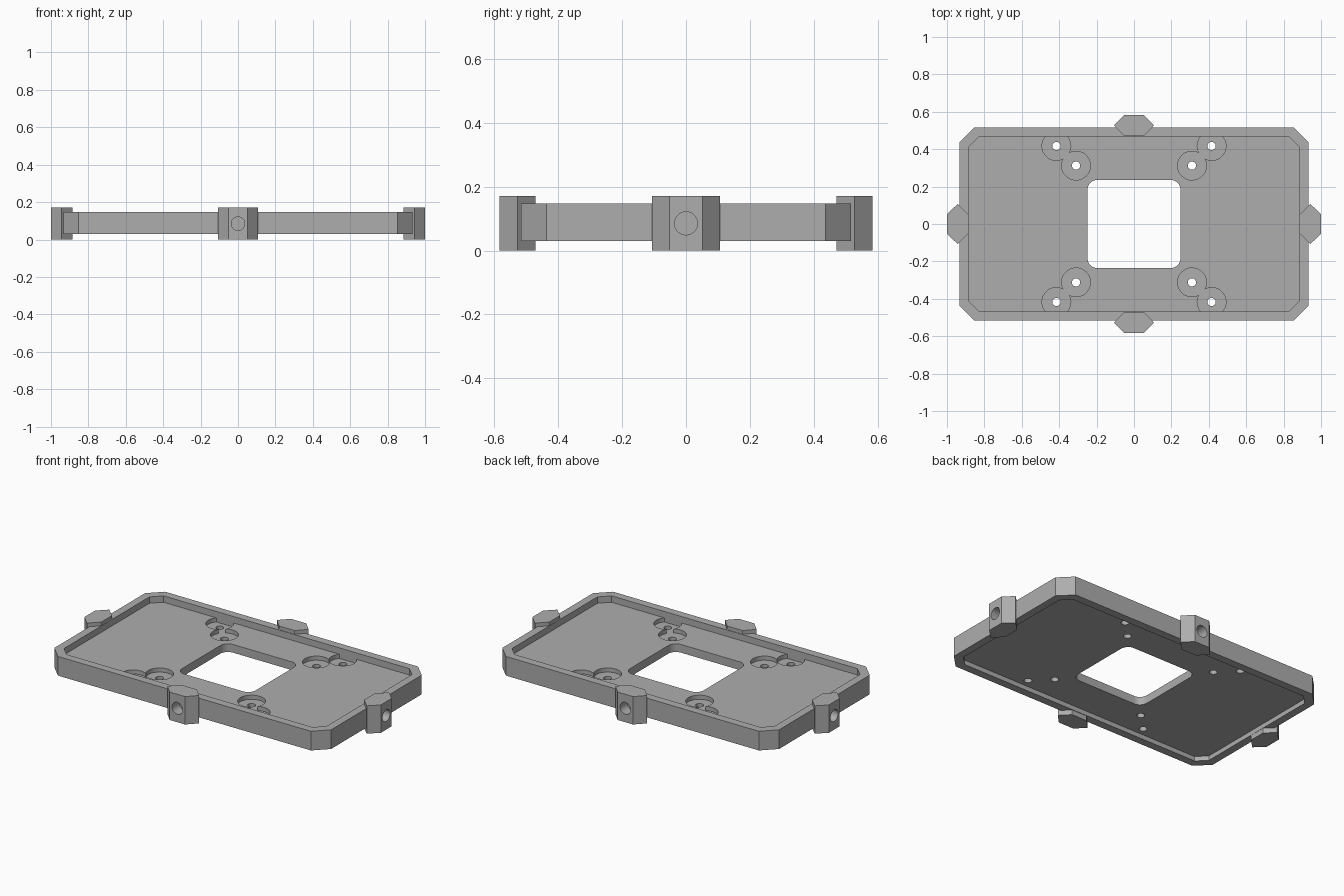
import bpy, bmesh, math
from mathutils import Matrix, Vector

cube = bpy.data.objects.get("Cube")
if cube:
    bpy.data.objects.remove(cube, do_unlink=True)

grey = bpy.data.materials.new("light_grey")
grey.diffuse_color = (0.42, 0.42, 0.42, 1)
grey.use_nodes = True
grey.node_tree.nodes["Principled BSDF"].inputs["Base Color"].default_value = grey.diffuse_color


def prism(name, outline, z0, z1):
    """Extrude a closed outline from z0 up to z1."""
    bm = bmesh.new()
    face = bm.faces.new([bm.verts.new((x, y, z0)) for x, y in outline])
    top = bmesh.ops.extrude_face_region(bm, geom=[face])["geom"]
    bmesh.ops.translate(bm, vec=(0, 0, z1 - z0),
                        verts=[v for v in top if isinstance(v, bmesh.types.BMVert)])
    bmesh.ops.recalc_face_normals(bm, faces=bm.faces)
    mesh = bpy.data.meshes.new(name)
    bm.to_mesh(mesh)
    bm.free()
    mesh.materials.append(grey)
    obj = bpy.data.objects.new(name, mesh)
    bpy.context.collection.objects.link(obj)
    return obj


def chamfered(hx, hy, c):
    return [(hx, c - hy), (hx, hy - c), (hx - c, hy), (c - hx, hy),
            (-hx, hy - c), (-hx, c - hy), (c - hx, -hy), (hx - c, -hy)]


def rounded(hx, hy, r, steps=8):
    pts = []
    for q, (sx, sy) in enumerate([(1, 1), (-1, 1), (-1, -1), (1, -1)]):
        for i in range(steps + 1):
            a = math.pi / 2 * (q + i / steps)
            pts.append((sx * (hx - r) + r * math.cos(a), sy * (hy - r) + r * math.sin(a)))
    return pts


def circle(x, y, r, n=40):
    return [(x + r * math.cos(2 * math.pi * i / n), y + r * math.sin(2 * math.pi * i / n))
            for i in range(n)]


def cut(obj, cutter):
    """Subtract the cutter, then remove it."""
    cutter.hide_render = True
    mod = obj.modifiers.new("cut", "BOOLEAN")
    mod.operation, mod.solver, mod.object = "DIFFERENCE", "EXACT", cutter
    bpy.context.view_layer.objects.active = obj
    bpy.ops.object.modifier_apply(modifier=mod.name)
    bpy.data.objects.remove(cutter, do_unlink=True)


def smooth(obj):
    bpy.ops.object.select_all(action="DESELECT")
    obj.select_set(True)
    bpy.context.view_layer.objects.active = obj
    bpy.ops.object.shade_smooth_by_angle(angle=math.radians(30))


# Heights
BASE, TOP = 0.03, 0.147
FLOOR_LOW, FLOOR_HIGH = 0.058, 0.108
BORE_DEPTH = 0.025
LUG_TOP = 0.17

# Raised rim around the tray
rim = prism("rim", chamfered(0.933, 0.516, 0.08), BASE, TOP)
cut(rim, prism("rim_cutter", chamfered(0.885, 0.467, 0.056), 0, 0.3))

# Floor panel with central window
floor = prism("floor_panel", chamfered(0.887, 0.469, 0.056), FLOOR_LOW, FLOOR_HIGH)
cut(floor, prism("window_cutter", rounded(0.248, 0.235, 0.05), 0, 0.3))

# Counterbored screw holes, a pair near each corner of the window
for sx in (1, -1):
    for sy in (1, -1):
        for x, y in ((0.31, 0.312), (0.415, 0.417)):
            cut(floor, prism("bore_cutter", circle(sx * x, sy * y, 0.077),
                             FLOOR_HIGH - BORE_DEPTH, 0.3))
            cut(floor, prism("hole_cutter", circle(sx * x, sy * y, 0.022, 24), 0, 0.3))
smooth(floor)

# Six-sided mounting lugs with a blind hole facing outwards
LUG = [(0.107, 0), (0.052, 0.057), (-0.052, 0.057), (-0.107, 0), (-0.052, -0.057), (0.052, -0.057)]
for name, angle, dist in (("back_lug", 0, 0.527), ("left_lug", -90, 0.943),
                          ("front_lug", 180, 0.527), ("right_lug", 90, 0.943)):
    lug = prism(name, LUG, 0, LUG_TOP)
    drill = prism("drill", circle(0, 0, 0.036), -0.02, 0.2)
    drill.data.transform(Matrix.Translation((0, 0, LUG_TOP / 2)) @ Matrix.Rotation(-math.pi / 2, 4, "X"))
    cut(lug, drill)
    lug.data.transform(Matrix.Rotation(math.radians(angle), 4, "Z") @ Matrix.Translation(Vector((0, dist, 0))))
    smooth(lug)
